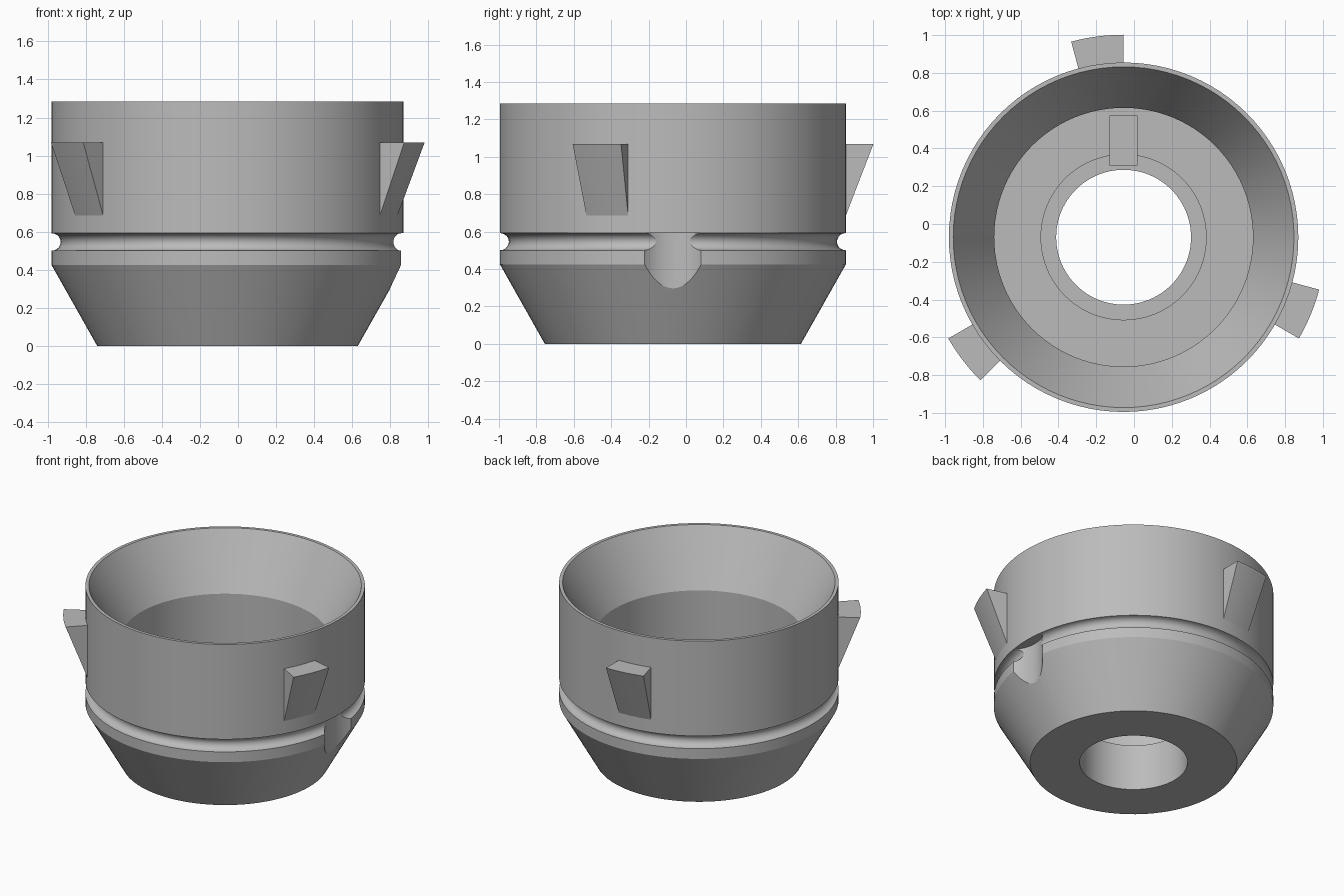
import bpy, bmesh
from math import sin, cos, pi, radians
from mathutils import Vector

if "Cube" in bpy.data.objects:
    bpy.data.objects.remove(bpy.data.objects["Cube"], do_unlink=True)

CENTRE = Vector((-0.055, -0.07, 0))   # axis of the round body
R = 0.925                             # outer radius
SEGMENTS = 96

grey = bpy.data.materials.new("plain_grey")
grey.use_nodes = True
colour = (0.5, 0.5, 0.5, 1)
grey.diffuse_color = colour
grey.node_tree.nodes["Principled BSDF"].inputs["Base Color"].default_value = colour


def finish(name, bm):
    bmesh.ops.recalc_face_normals(bm, faces=bm.faces)
    mesh = bpy.data.meshes.new(name)
    bm.to_mesh(mesh)
    bm.free()
    mesh.materials.append(grey)
    obj = bpy.data.objects.new(name, mesh)
    obj.location = CENTRE
    bpy.context.collection.objects.link(obj)
    return obj


def polar(r, angle, z):
    return (r * cos(angle), r * sin(angle), z)


def lathe(name, profile):
    """Revolve a closed (radius, height) profile around the z axis."""
    bm = bmesh.new()
    rings = [[bm.verts.new(polar(r, 2 * pi * i / SEGMENTS, z)) for r, z in profile]
             for i in range(SEGMENTS)]
    n = len(profile)
    for i in range(SEGMENTS):
        a, b = rings[i], rings[(i + 1) % SEGMENTS]
        for j in range(n):
            k = (j + 1) % n
            bm.faces.new((a[j], b[j], b[k], a[k]))
    return finish(name, bm)


def activate(obj):
    bpy.ops.object.select_all(action="DESELECT")
    obj.select_set(True)
    bpy.context.view_layer.objects.active = obj


# Body: tapered base, half-round groove, straight collar, funnel and stepped floor
groove = [(R - 0.048 * sin(pi * i / 10), 0.546 - 0.046 * cos(pi * i / 10))
          for i in range(11)]
outside = [(0.357, 0), (0.685, 0), (R, 0.425)] + groove + [(R, 1.285)]
inside = [(0.902, 1.285), (0.685, 0.905), (0.685, 0.3),
          (0.44, 0.3), (0.44, 0.336), (0.357, 0.336)]
body = lathe("funnel_body", outside + inside)

# Scoop cut into the left side below the collar
bm = bmesh.new()
bmesh.ops.create_cone(bm, cap_ends=True, segments=64, radius1=0.22, radius2=0.22, depth=0.492)
bmesh.ops.translate(bm, verts=bm.verts, vec=(1.072, 0, 0.346))
cutter = finish("scoop_cutter", bm)
cutter.hide_render = True
cut = body.modifiers.new("scoop", "BOOLEAN")
cut.operation = "DIFFERENCE"
cut.solver = "EXACT"
cut.object = cutter
activate(body)
bpy.ops.object.modifier_apply(modifier="scoop")
bpy.data.objects.remove(cutter, do_unlink=True)
bpy.ops.object.shade_smooth_by_angle(angle=radians(25))

# Three wedge tabs around the collar
STEPS = 6
for number, start in enumerate((90, 210, 330), 1):
    bm = bmesh.new()
    rows = []
    for i in range(STEPS + 1):
        angle = radians(start + 15 * i / STEPS)
        rows.append([bm.verts.new(polar(r, angle, z))
                     for r, z in ((0.915, 0.66), (1.072, 1.068), (0.915, 1.068))])
    for a, b in zip(rows, rows[1:]):
        for j in range(3):
            k = (j + 1) % 3
            bm.faces.new((a[j], b[j], b[k], a[k]))
    bm.faces.new(rows[0])
    bm.faces.new(rows[-1])
    tab = finish(f"wedge_tab_{number}", bm)
    activate(tab)
    bpy.ops.object.shade_smooth_by_angle(angle=radians(25))

# Raised key on the floor
bm = bmesh.new()
bmesh.ops.create_cube(bm, size=1)
bmesh.ops.scale(bm, verts=bm.verts, vec=(0.148, 0.265, 0.1))
bmesh.ops.translate(bm, verts=bm.verts, vec=(0, 0.512, 0.32))
finish("floor_key", bm)
